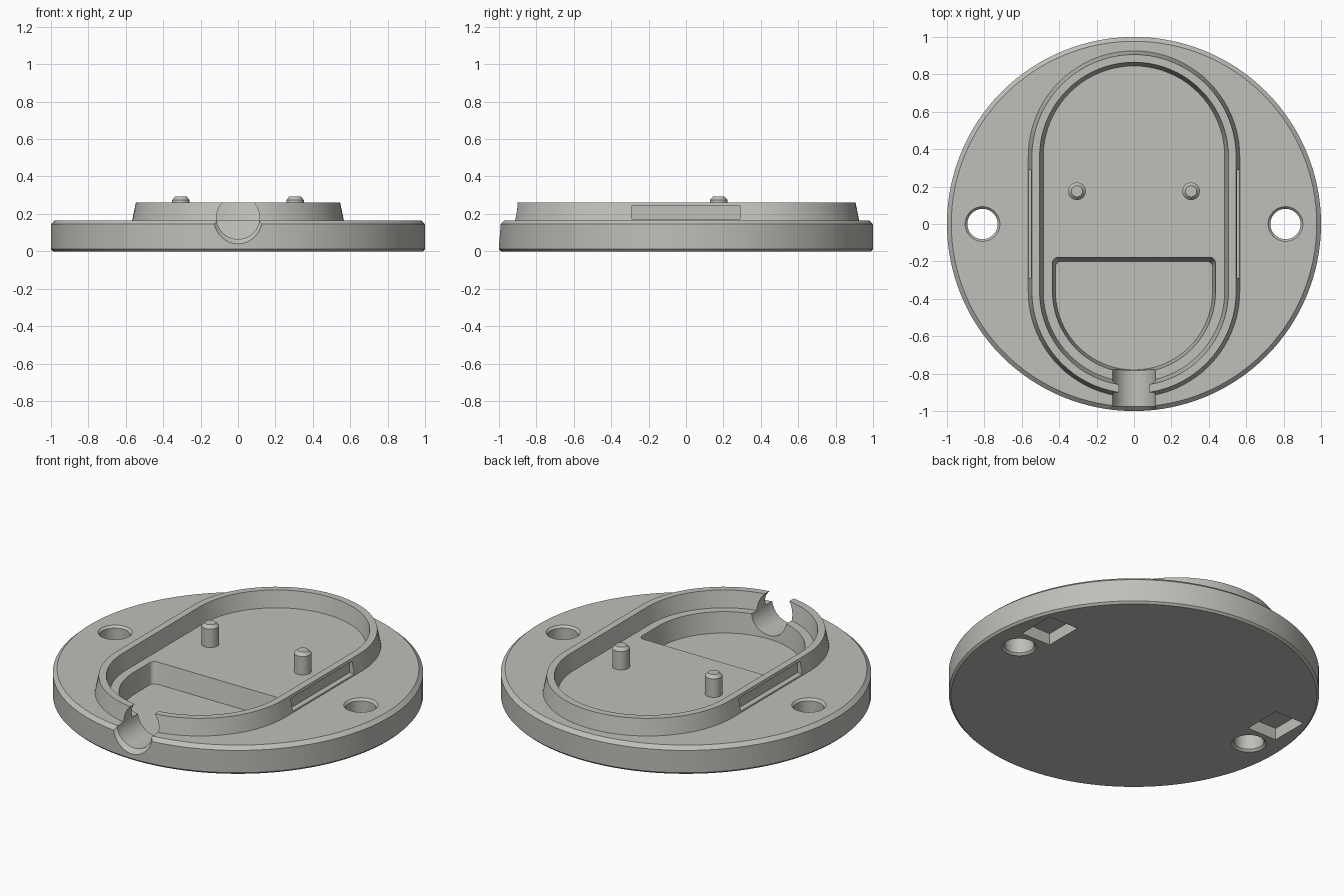
import bpy, bmesh, math
from mathutils import Matrix, Vector

if "Cube" in bpy.data.objects:
    bpy.data.objects.remove(bpy.data.objects["Cube"])

grey = bpy.data.materials.new("light_grey")
grey.diffuse_color = (0.52, 0.52, 0.49, 1)
grey.use_nodes = True
grey.node_tree.nodes["Principled BSDF"].inputs["Base Color"].default_value = grey.diffuse_color


def arc(cx, cy, r, a0, a1, n):
    return [(cx + r * math.cos(math.radians(a0 + (a1 - a0) * i / n)),
             cy + r * math.sin(math.radians(a0 + (a1 - a0) * i / n))) for i in range(n + 1)]


def circle(r, n=96):
    return arc(0, 0, r, 0, 360, n)[:-1]


def stadium(r):
    return arc(0, 0.36, r, 0, 180, 40) + arc(0, -0.36, r, 180, 360, 40)


def d_shape(r, top, c=0.03):
    return (arc(0, -0.36, r, 180, 360, 40) + arc(r - c, top - c, c, 0, 90, 5)
            + arc(c - r, top - c, c, 90, 180, 5))


def loft(name, sections, matrix=None):
    """Closed solid through (outline, height) sections."""
    bm = bmesh.new()
    rings = [[bm.verts.new((x, y, z)) for x, y in pts] for pts, z in sections]
    n = len(rings[0])
    for a, b in zip(rings, rings[1:]):
        for i in range(n):
            j = (i + 1) % n
            bm.faces.new((a[i], a[j], b[j], b[i]))
    bm.faces.new(rings[0][::-1])
    bm.faces.new(rings[-1])
    if matrix:
        bm.transform(matrix)
    bmesh.ops.recalc_face_normals(bm, faces=bm.faces)
    me = bpy.data.meshes.new(name)
    bm.to_mesh(me)
    bm.free()
    me.materials.append(grey)
    ob = bpy.data.objects.new(name, me)
    bpy.context.collection.objects.link(ob)
    return ob


def box(name, x0, x1, y0, y1, z0, z1):
    outline = [(x0, y0), (x1, y0), (x1, y1), (x0, y1)]
    return loft(name, [(outline, z0), (outline, z1)])


def combine(target, tool, operation):
    tool.hide_render = True
    mod = target.modifiers.new("cut", 'BOOLEAN')
    mod.operation, mod.solver, mod.object = operation, 'EXACT', tool
    bpy.ops.object.select_all(action='DESELECT')
    bpy.context.view_layer.objects.active = target
    target.select_set(True)
    bpy.ops.object.modifier_apply(modifier=mod.name)
    bpy.data.objects.remove(tool, do_unlink=True)


def smooth(ob):
    bpy.ops.object.select_all(action='DESELECT')
    ob.select_set(True)
    bpy.context.view_layer.objects.active = ob
    bpy.ops.object.shade_smooth_by_angle(angle=math.radians(25))


# Round base with chamfered edges, plus the tapered raised rim
base = loft("base_plate", [(circle(0.988, 128), 0), (circle(1, 128), 0.012),
                           (circle(1, 128), 0.145), (circle(0.977, 128), 0.166)])
combine(base, loft("rim", [(stadium(0.571), 0.14), (stadium(0.546), 0.262)]), 'UNION')

# Main cavity and deeper front recess
combine(base, loft("cavity", [(stadium(0.485), 0.165), (stadium(0.505), 0.262),
                              (stadium(0.507), 0.3)]), 'DIFFERENCE')
combine(base, loft("recess", [(d_shape(0.42, -0.2), 0.045), (d_shape(0.436, -0.178), 0.165),
                              (d_shape(0.436, -0.178), 0.2)]), 'DIFFERENCE')

# Cable channel through the front, flared at its outer end
along_y = Matrix.Translation((0, 0, 0.18)) @ Matrix.Rotation(math.radians(90), 4, 'X')
combine(base, loft("cable_channel", [(circle(0.115, 64), 0.77), (circle(0.115, 64), 0.975),
                                     (circle(0.14, 64), 1.0), (circle(0.14, 64), 1.05)],
                   along_y), 'DIFFERENCE')

for s in (-1, 1):
    # Chamfered screw holes
    combine(base, loft("screw_hole", [(circle(0.095, 48), -0.02), (circle(0.093, 48), 0),
                                      (circle(0.081, 48), 0.012), (circle(0.081, 48), 0.153),
                                      (circle(0.093, 48), 0.166), (circle(0.095, 48), 0.2)],
                       Matrix.Translation((s * 0.81, 0, 0))), 'DIFFERENCE')
    # Long slots in the sides of the rim
    x0, x1 = sorted((s * 0.532, s * 0.65))
    combine(base, box("side_slot", x0, x1, -0.29, 0.29, 0.174, 0.245), 'DIFFERENCE')
    # Pockets in the underside
    x0, x1 = sorted((s * 0.7, s * 0.893))
    combine(base, box("under_pocket", x0, x1, 0.125, 0.358, -0.05, 0.07), 'DIFFERENCE')
    # Locating pins
    pin = loft("right_pin" if s > 0 else "left_pin",
               [(circle(0.047, 32), 0.15), (circle(0.047, 32), 0.275), (circle(0.03, 32), 0.293)],
               Matrix.Translation((s * 0.305, 0.175, 0)))
    smooth(pin)

smooth(base)
